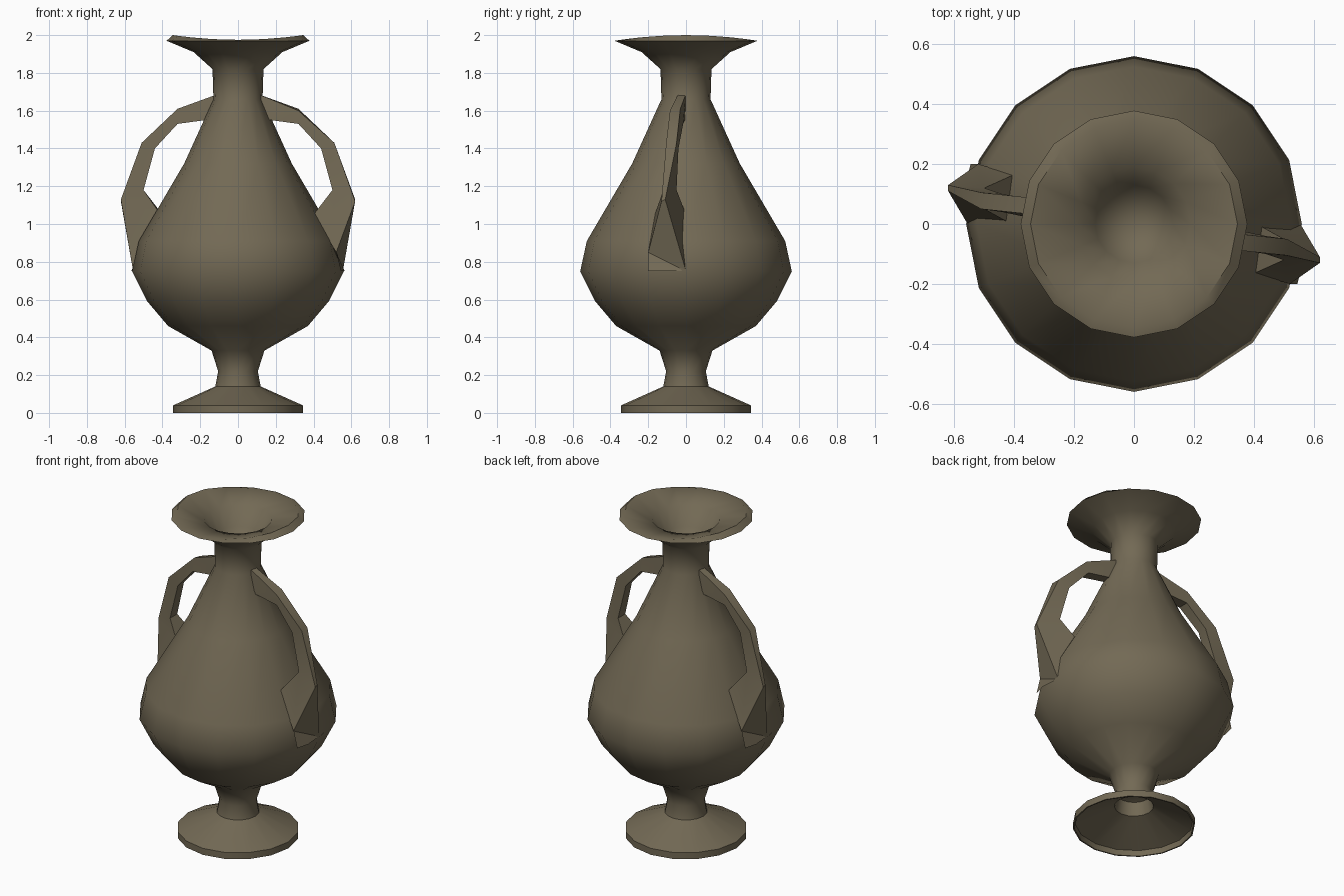
import bpy, bmesh, math
from mathutils import Matrix

if "Cube" in bpy.data.objects:
    bpy.data.objects.remove(bpy.data.objects["Cube"])

bronze = bpy.data.materials.new("dull_bronze")
bronze.diffuse_color = (0.17, 0.142, 0.09, 1)
bronze.use_nodes = True
bronze.node_tree.nodes["Principled BSDF"].inputs["Base Color"].default_value = bronze.diffuse_color


def finish(name, bm, angle):
    bmesh.ops.recalc_face_normals(bm, faces=bm.faces)
    mesh = bpy.data.meshes.new(name)
    bm.to_mesh(mesh)
    bm.free()
    mesh.materials.append(bronze)
    obj = bpy.data.objects.new(name, mesh)
    bpy.context.collection.objects.link(obj)
    bpy.ops.object.select_all(action='DESELECT')
    obj.select_set(True)
    bpy.context.view_layer.objects.active = obj
    bpy.ops.object.shade_smooth_by_angle(angle=math.radians(angle))
    return obj


# Vase: turned profile, from the hollow underside of the foot up to the funnel mouth
SIDES = 16
PROFILE = [
    (0, 0.24), (0.095, 0.21), (0.11, 0.13), (0.333, 0.035), (0.335, 0),    # foot underside
    (0.343, 0), (0.343, 0.04), (0.12, 0.14), (0.105, 0.22), (0.14, 0.33),  # foot and stem
    (0.37, 0.46), (0.48, 0.59), (0.56, 0.75), (0.525, 0.91),               # belly
    (0.285, 1.32), (0.13, 1.66), (0.135, 1.82),                            # shoulder, neck
    (0.235, 1.91), (0.378, 1.97), (0.345, 1.975),                          # flared lip
    (0.19, 1.945), (0.13, 1.84), (0, 1.72),                                # mouth
]
LIP = 19

bm = bmesh.new()
rings = []
for i, (r, z) in enumerate(PROFILE):
    if r == 0:
        rings.append([bm.verts.new((0, 0, z))] * SIDES)
        continue
    ring = []
    for k in range(SIDES):
        a = math.tau * k / SIDES
        lift = 0.025 * math.cos(a) ** 2 if i == LIP else 0   # lip rises at the handle sides
        ring.append(bm.verts.new((r * math.cos(a), r * math.sin(a), z + lift)))
    rings.append(ring)
for lo, hi in zip(rings, rings[1:]):
    for k in range(SIDES):
        n = (k + 1) % SIDES
        bm.faces.new(list(dict.fromkeys((lo[k], lo[n], hi[n], hi[k]))))
finish("vase_body", bm, 50)

# Handles: four-cornered sections from the neck down to the flared leaf on the belly
# corner order: outer front, outer back, inner back, inner front
SECTIONS = [
    [(0.10, -0.04, 1.69), (0.10, 0, 1.69), (0.10, 0, 1.56), (0.10, -0.06, 1.56)],
    [(0.32, -0.085, 1.60), (0.32, -0.03, 1.61), (0.32, -0.015, 1.53), (0.32, -0.08, 1.53)],
    [(0.51, -0.105, 1.43), (0.51, -0.05, 1.43), (0.44, -0.04, 1.40), (0.44, -0.10, 1.40)],
    [(0.62, -0.13, 1.12), (0.62, -0.11, 1.13), (0.50, -0.05, 1.18), (0.50, -0.12, 1.18)],
    [(0.52, -0.20, 0.85), (0.555, 0, 0.75), (0.41, 0, 1.05), (0.40, -0.165, 1.05)],
]


def handle(name, turn):
    bm = bmesh.new()
    loops = [[bm.verts.new(p) for p in s] for s in SECTIONS]
    for a, b in zip(loops, loops[1:]):
        for k in range(4):
            n = (k + 1) % 4
            bm.faces.new((a[k], a[n], b[n], b[k]))
    bm.faces.new(loops[0])
    bm.faces.new(loops[-1])
    # leaf tip running down the belly
    tip = [bm.verts.new(p) for p in ((0.545, -0.20, 0.75), (0.565, -0.12, 0.75))]
    bm.faces.new((loops[-1][0], tip[0], tip[1], loops[-1][1]))
    bmesh.ops.transform(bm, matrix=Matrix.Rotation(turn, 4, 'Z'), verts=bm.verts)
    finish(name, bm, 35)


handle("right_handle", 0)
handle("left_handle", math.pi)
